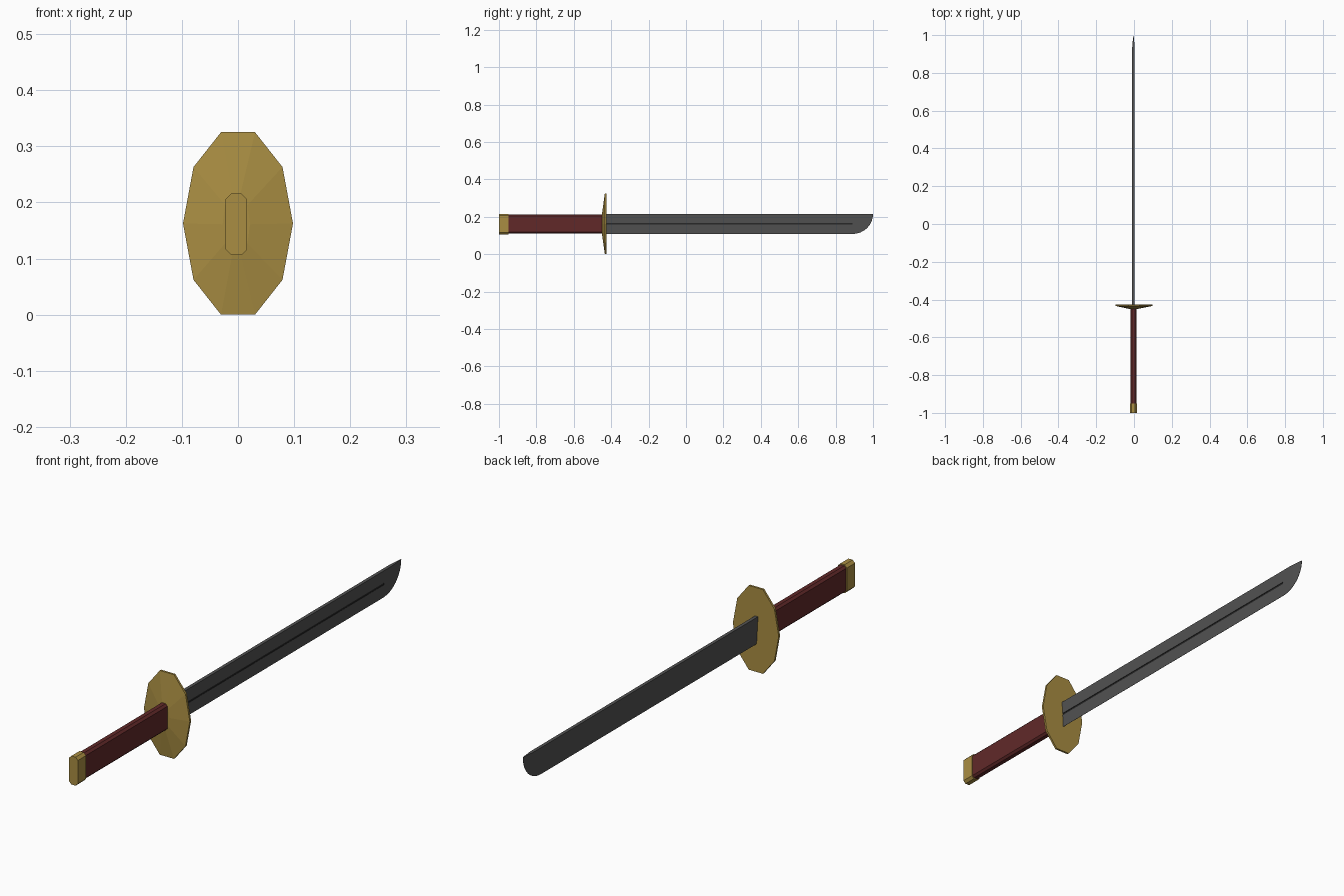
import bpy, bmesh, math

if "Cube" in bpy.data.objects:
    bpy.data.objects.remove(bpy.data.objects["Cube"])

CX, CZ = -0.003, 0.161     # axis of blade and handle


def material(name, rgb):
    m = bpy.data.materials.new(name)
    m.diffuse_color = (*rgb, 1)
    m.use_nodes = True
    m.node_tree.nodes["Principled BSDF"].inputs["Base Color"].default_value = m.diffuse_color
    return m


GOLD = material("brass", (0.40, 0.27, 0.055))
RED = material("red_grip", (0.12, 0.022, 0.022))
STEEL = material("dark_steel", (0.085, 0.085, 0.085))
DARK = material("groove_shadow", (0.02, 0.02, 0.02))


def loft(name, rings, mat):
    """Skin a list of equal-length closed rings and cap both ends."""
    bm = bmesh.new()
    loops = [[bm.verts.new(p) for p in r] for r in rings]
    for a, b in zip(loops, loops[1:]):
        n = len(a)
        for i in range(n):
            bm.faces.new((a[i], a[(i + 1) % n], b[(i + 1) % n], b[i]))
    bm.faces.new(loops[0])
    bm.faces.new(loops[-1])
    bmesh.ops.remove_doubles(bm, verts=bm.verts, dist=1e-5)
    bmesh.ops.recalc_face_normals(bm, faces=bm.faces)
    me = bpy.data.meshes.new(name)
    bm.to_mesh(me)
    bm.free()
    ob = bpy.data.objects.new(name, me)
    bpy.context.collection.objects.link(ob)
    me.materials.append(mat)
    return ob


def octagon(y, hx, hz, c):
    pts = [(hx, hz - c), (hx - c, hz), (c - hx, hz), (-hx, hz - c),
           (-hx, c - hz), (c - hx, -hz), (hx - c, -hz), (hx, c - hz)]
    return [(CX + x, y, CZ + z) for x, z in pts]


def decagon(y, rx, rz, cx, cz):
    return [(cx + rx * math.cos(i * math.pi / 5), y,
             cz + rz * math.sin(i * math.pi / 5)) for i in range(10)]


# grip and end cap: chamfered bars
loft("grip", [octagon(y, 0.016, 0.051, 0.008) for y in (-0.96, -0.435)], RED)
loft("pommel_cap", [octagon(y, 0.019, 0.055, 0.010) for y in (-1.0, -0.95)], GOLD)

# ten-sided guard rising to a collar on the grip side
loft("guard", [decagon(-0.449, 0.0245, 0.058, CX, CZ),
               decagon(-0.434, 0.098, 0.171, 0, 0.1625),
               decagon(-0.426, 0.098, 0.171, 0, 0.1625)], GOLD)

# single-edged blade: thick spine on top, edge below, curved tip
TOP, BOTTOM = 0.215, 0.108
stations = [(-0.43, BOTTOM, 0.0065), (0.89, BOTTOM, 0.0065)]
for i in range(1, 9):
    a = i / 8 * math.pi / 2
    y = 0.89 + 0.11 * math.sin(a)
    z = TOP - (TOP - BOTTOM) * math.cos(a)
    stations.append((y, min(z, TOP - 0.001), 0.0065 * min(1, (1.003 - y) / 0.06)))
blade = loft("blade", [[(CX - w, y, TOP), (CX + w, y, TOP), (CX + 0.0004, y, z),
                        (CX - 0.0004, y, z)] for y, z, w in stations], STEEL)

# narrow groove along the right face of the blade
cutter = loft("groove_cutter", [[(CX + x, y, z) for x, z in
              ((0.002, 0.158), (0.02, 0.158), (0.02, 0.166), (0.002, 0.166))]
              for y in (-0.428, 0.89)], DARK)
blade.data.materials.append(DARK)
mod = blade.modifiers.new("groove", 'BOOLEAN')
mod.operation = 'DIFFERENCE'
mod.solver = 'EXACT'
mod.material_mode = 'TRANSFER'
mod.object = cutter
cutter.hide_render = True
cutter.hide_viewport = True
